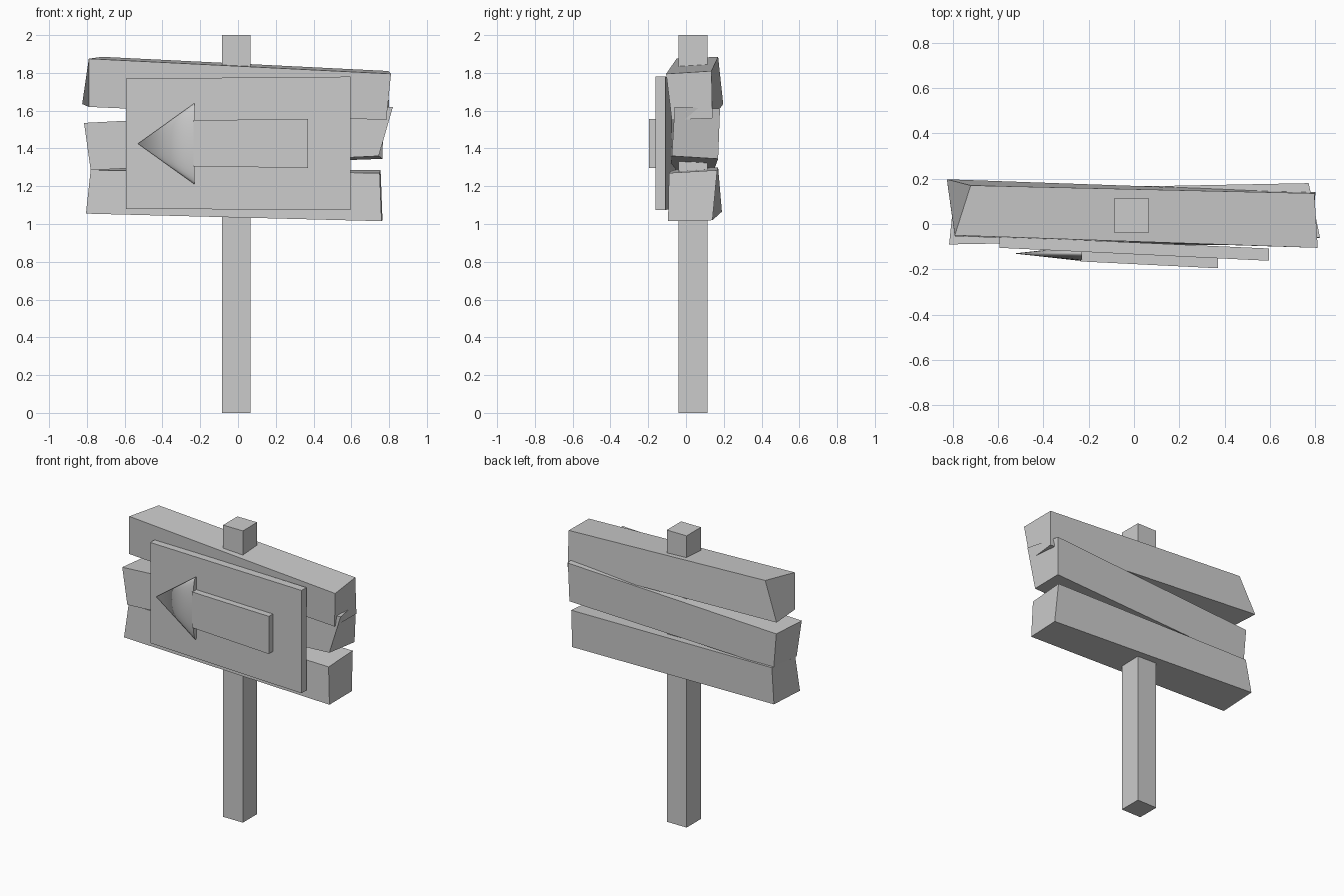
import bpy, bmesh, math
from mathutils import Matrix, Vector

if "Cube" in bpy.data.objects:
    bpy.data.objects.remove(bpy.data.objects["Cube"])


def block(name, left, right):
    """Box from two end quads, each ordered front-top, back-top, back-bottom, front-bottom."""
    verts = left + right
    faces = [(0, 1, 2, 3), (7, 6, 5, 4)]
    faces += [(i, i + 4, (i + 1) % 4 + 4, (i + 1) % 4) for i in range(4)]
    bm = bmesh.new()
    vs = [bm.verts.new(v) for v in verts]
    for f in faces:
        bm.faces.new([vs[i] for i in f])
    bmesh.ops.recalc_face_normals(bm, faces=bm.faces)
    return add(name, bm)


def add(name, bm):
    mesh = bpy.data.meshes.new(name)
    bm.to_mesh(mesh)
    bm.free()
    obj = bpy.data.objects.new(name, mesh)
    bpy.context.collection.objects.link(obj)
    return obj


def end(x, front, back, top, bottom):
    return [(x, front, top), (x, back, top), (x, back, bottom), (x, front, bottom)]


# Post
block("post", end(-0.085, -0.04, 0.115, 2.0, 0.0), end(0.065, -0.04, 0.115, 2.0, 0.0))

# Crooked planks
block("top_plank",
      [(-0.79, -0.05, 1.875), (-0.72, 0.17, 1.885), (-0.825, 0.197, 1.635), (-0.79, -0.055, 1.62)],
      [(0.81, -0.105, 1.795), (0.795, 0.135, 1.81), (0.80, 0.14, 1.56), (0.785, -0.075, 1.55)])
block("middle_plank",
      [(-0.815, -0.09, 1.535), (-0.79, 0.15, 1.53), (-0.77, 0.15, 1.29), (-0.78, -0.085, 1.285)],
      [(0.82, -0.06, 1.62), (0.77, 0.18, 1.61), (0.765, 0.17, 1.345), (0.745, -0.075, 1.36)])
block("bottom_plank",
      [(-0.78, -0.07, 1.285), (-0.77, 0.17, 1.30), (-0.80, 0.19, 1.065), (-0.805, -0.085, 1.055)],
      [(0.75, -0.09, 1.27), (0.755, 0.165, 1.285), (0.765, 0.14, 1.02), (0.76, -0.095, 1.015)])

# Sign panel and arrow shaft, slightly turned to the right
block("sign_panel", end(-0.592, -0.105, -0.055, 1.77, 1.08),
      end(0.595, -0.162, -0.108, 1.78, 1.075))
block("arrow_shaft", end(-0.235, -0.165, -0.11, 1.55, 1.305),
      end(0.37, -0.195, -0.14, 1.555, 1.297))

# Arrow head: flattened smooth cone pointing left
bm = bmesh.new()
bmesh.ops.create_cone(bm, cap_ends=True, segments=32, radius1=1.0, radius2=0.0, depth=1.0)
bmesh.ops.rotate(bm, verts=bm.verts, matrix=Matrix.Rotation(-math.pi / 2, 3, 'Y'))
bmesh.ops.scale(bm, verts=bm.verts, vec=Vector((0.30, 0.033, 0.215)))
bmesh.ops.translate(bm, verts=bm.verts, vec=Vector((-0.38, -0.13, 1.425)))
head = add("arrow_head", bm)
bpy.context.view_layer.objects.active = head
head.select_set(True)
bpy.ops.object.shade_smooth_by_angle(angle=math.radians(60))
